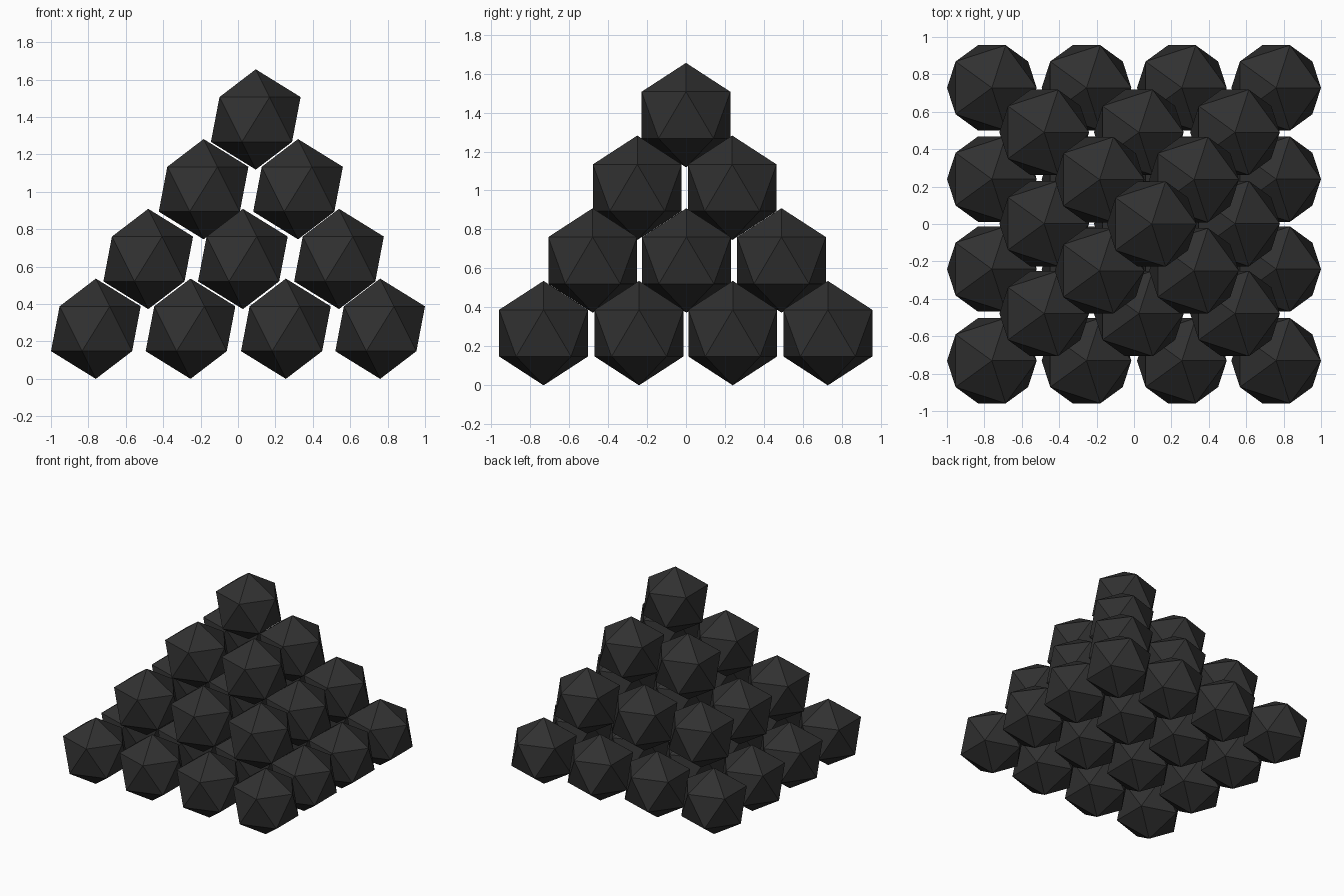
import bpy

if "Cube" in bpy.data.objects:
    bpy.data.objects.remove(bpy.data.objects["Cube"])

R = 0.268      # ball radius (bottom tip to top tip is 2R)
STEP = 0.373   # rise per layer

# Column (x) and row (y) centres of each square layer, bottom to top
LAYERS = [
    ([-0.76, -0.254, 0.256, 0.76], [-0.731, -0.241, 0.24, 0.728]),
    ([-0.48, 0.026, 0.54], [-0.479, 0.002, 0.49]),
    ([-0.184, 0.321], [-0.25, 0.237]),
    ([0.095], [0.0]),
]

iron = bpy.data.materials.new("dark_iron")
iron.diffuse_color = (0.03, 0.03, 0.03, 1)
iron.use_nodes = True
iron.node_tree.nodes["Principled BSDF"].inputs["Base Color"].default_value = iron.diffuse_color

# Shared twenty-sided ball mesh
bpy.ops.mesh.primitive_ico_sphere_add(subdivisions=1, radius=R)
first = bpy.context.object
mesh = first.data
mesh.name = "ball"
mesh.materials.append(iron)
bpy.data.objects.remove(first)

# Stacked pyramid: 4x4, 3x3, 2x2, 1
for level, (xs, ys) in enumerate(LAYERS):
    for i, x in enumerate(xs):
        for j, y in enumerate(ys):
            ball = bpy.data.objects.new(f"ball_layer{level + 1}_{i + 1}_{j + 1}", mesh)
            ball.location = (x, y, R + level * STEP)
            bpy.context.collection.objects.link(ball)
